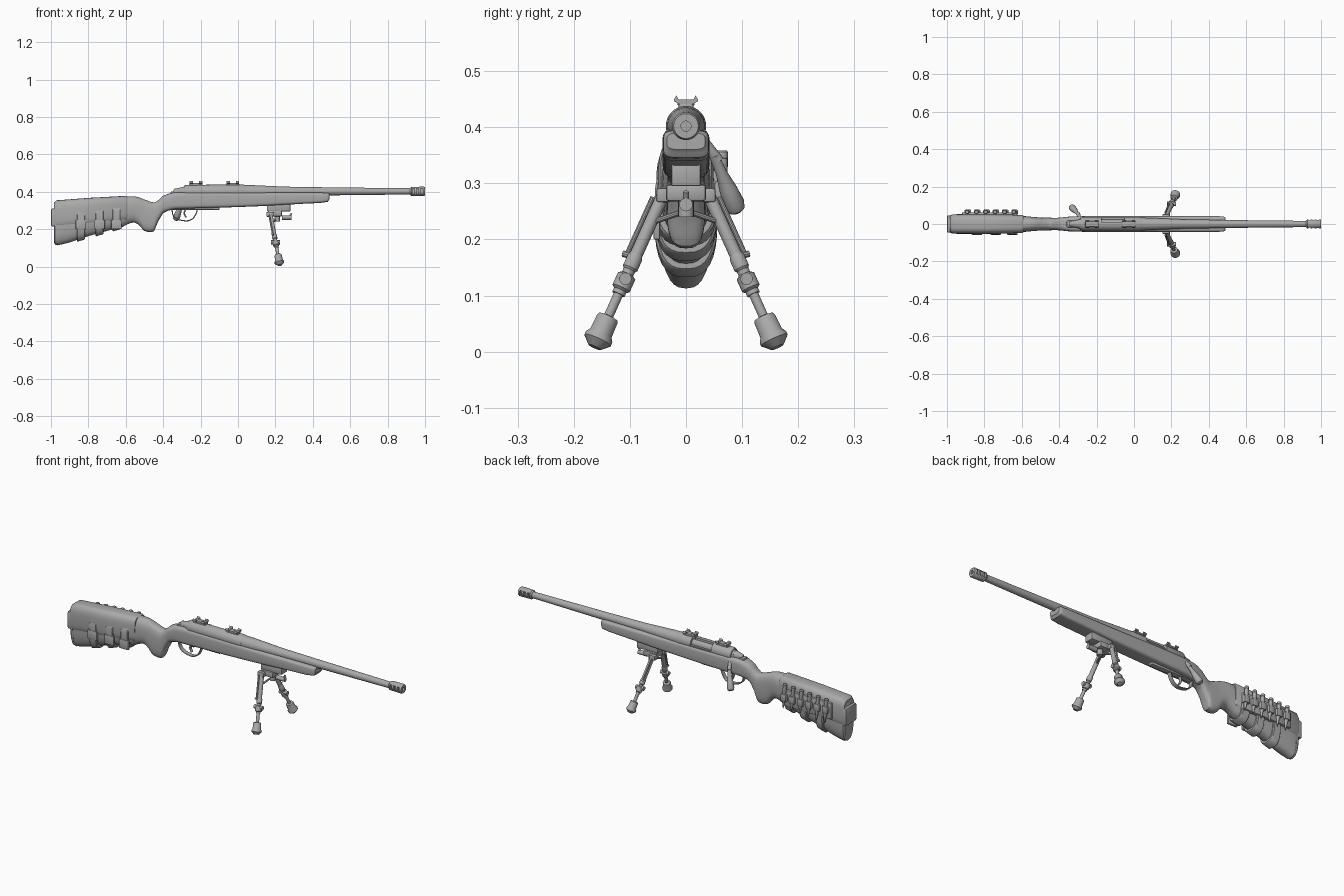
import bpy, bmesh, math
from mathutils import Vector

if "Cube" in bpy.data.objects:
    bpy.data.objects.remove(bpy.data.objects["Cube"])

grey = bpy.data.materials.new("plain_grey")
grey.use_nodes = True
colour = (0.4, 0.4, 0.4, 1)
grey.diffuse_color = colour
grey.node_tree.nodes["Principled BSDF"].inputs["Base Color"].default_value = colour
parts = []


def add(name, bm):
    bmesh.ops.recalc_face_normals(bm, faces=bm.faces)
    mesh = bpy.data.meshes.new(name)
    bm.to_mesh(mesh)
    bm.free()
    mesh.materials.append(grey)
    obj = bpy.data.objects.new(name, mesh)
    bpy.context.collection.objects.link(obj)
    parts.append(obj)
    return obj


def skin(name, rings):
    """Join rings of points into a capped surface."""
    bm = bmesh.new()
    loops = [[bm.verts.new(p) for p in ring] for ring in rings]
    n = len(loops[0])
    for a, b in zip(loops, loops[1:]):
        for i in range(n):
            bm.faces.new((a[i], a[(i + 1) % n], b[(i + 1) % n], b[i]))
    bm.faces.new(loops[0])
    bm.faces.new(loops[-1])
    return add(name, bm)


def smooth_rows(rows, steps):
    """Blend between stations along a spline."""
    out = []
    for i in range(len(rows) - 1):
        a, b, c, d = rows[max(i - 1, 0)], rows[i], rows[i + 1], rows[min(i + 2, len(rows) - 1)]
        for k in range(steps):
            t = k / steps
            out.append([q + t * (r - q) if j == 0 else
                        q + t / 2 * (r - p + t * (2 * p - 5 * q + 4 * r - s + t * (3 * q - p - 3 * r + s)))
                        for j, (p, q, r, s) in enumerate(zip(a, b, c, d))])
    return out + [rows[-1]]


def loft(name, rows, steps=1, n=32):
    """Rounded sections along x: x, bottom, top, half width, squareness."""
    rings = []
    for x, low, high, w, power in smooth_rows(rows, steps):
        ring = []
        for i in range(n):
            c, s = math.cos(math.tau * i / n), math.sin(math.tau * i / n)
            y = math.copysign(abs(c) ** (2 / power), c) * w
            z = math.copysign(abs(s) ** (2 / power), s) * (high - low) / 2
            ring.append((x, y, (low + high) / 2 + z))
        rings.append(ring)
    return skin(name, rings)


def turned(name, start, end, profile, n=20):
    """Profile of (fraction along, radius) turned about the line start-end."""
    start, end = Vector(start), Vector(end)
    axis = end - start
    u = axis.orthogonal().normalized()
    v = axis.normalized().cross(u)
    return skin(name, [[start + axis * t + r * (u * math.cos(math.tau * i / n) + v * math.sin(math.tau * i / n))
                        for i in range(n)] for t, r in profile])


def rod(name, start, end, r, n=16):
    return turned(name, start, end, [(0, r), (1, r)], n)


def box(name, lo, hi, bevel=0.003):
    bm = bmesh.new()
    bmesh.ops.create_cube(bm, size=1)
    for v in bm.verts:
        v.co = [a + (b - a) * (c + 0.5) for a, b, c in zip(lo, hi, v.co)]
    if bevel:
        bmesh.ops.bevel(bm, geom=bm.edges[:], offset=bevel, segments=2, affect="EDGES", profile=0.5)
    return add(name, bm)


def cut(target, cutter):
    mod = target.modifiers.new("cut", "BOOLEAN")
    mod.operation, mod.object, mod.solver = "DIFFERENCE", cutter, "EXACT"
    bpy.context.view_layer.objects.active = target
    bpy.ops.object.modifier_apply(modifier=mod.name)
    parts.remove(cutter)
    bpy.data.objects.remove(cutter)


def ribbon(name, points, half_width, thick):
    """Curved band in the xz plane."""
    curve = bpy.data.curves.new(name, "CURVE")
    curve.extrude, curve.bevel_depth, curve.resolution_u = half_width, thick, 6
    spline = curve.splines.new("BEZIER")
    spline.bezier_points.add(len(points) - 1)
    for bp, (x, z) in zip(spline.bezier_points, points):
        bp.co = (x, z, 0)
        bp.handle_left_type = bp.handle_right_type = "AUTO"
    obj = bpy.data.objects.new(name, curve)
    obj.rotation_euler.x = math.pi / 2
    bpy.context.collection.objects.link(obj)
    curve.materials.append(grey)
    bpy.ops.object.select_all(action="DESELECT")
    obj.select_set(True)
    bpy.context.view_layer.objects.active = obj
    bpy.ops.object.convert(target="MESH")
    parts.append(bpy.context.object)


# Stock, from butt through grip to fore-end
loft("stock", [
    (-.975, .12, .34, .043, 2.6), (-.96, .115, .35, .046, 2.6), (-.8, .163, .362, .047, 2.6),
    (-.62, .21, .372, .045, 2.6), (-.56, .235, .375, .04, 2.5), (-.53, .222, .37, .037, 2.6),
    (-.5, .19, .358, .035, 3), (-.45, .188, .343, .034, 3), (-.43, .235, .352, .033, 2.8),
    (-.4, .285, .378, .034, 2.8), (-.35, .305, .395, .039, 4), (-.25, .311, .398, .042, 5),
    (.1, .322, .396, .042, 5), (.44, .34, .395, .042, 5), (.48, .346, .394, .04, 5),
    (.49, .36, .39, .034, 4)], steps=4)
loft("butt_pad", [(-.985, .13, .33, .038, 2.6), (-.978, .117, .343, .045, 2.6), (-.965, .115, .35, .047, 2.6)])

# Cheek cuff with rear band and under-straps
loft("cheek_cuff", [(-.985, .205, .342, .044, 3.5), (-.97, .2, .354, .052, 3.5),
                    (-.8, .215, .367, .053, 3.5), (-.6, .24, .378, .049, 3.5), (-.592, .25, .374, .045, 3.5)])
box("rear_band", (-1, -.046, .215), (-.96, .046, .31), .008)
for x in (-.84, -.74, -.65):
    low = .115 + (x + .96) * .29
    loft("under_strap", [(x - .022, low - .013, .34, .052, 2.7), (x - .018, low - .017, .34, .056, 2.7),
                         (x + .018, low - .006, .34, .056, 2.7), (x + .022, low - .002, .34, .052, 2.7)])
    box("strap_tab", (x - .028, -.058, .2), (x + .028, -.046, .25))

# Spare rounds in a holder on the left side
box("round_holder", (-.92, .04, .235), (-.625, .062, .325), .006)
for i in range(6):
    x = -.893 + i * .05
    z = .343 + i * .003
    turned("spare_round", (x, .064, z), (x + .012, .064, z - .135),
           [(0, .009), (.02, .011), (.1, .011), (.11, .01), (.66, .01), (.74, .007), (.88, .005), (1, .001)])
    box("round_loop", (x - .013, .05, .265), (x + .022, .077, .305), .006)

# Barrel, receiver and bolt
AXIS = .402


def along(name, x0, x1, profile, n=32):
    return turned(name, (x0, 0, AXIS), (x1, 0, AXIS), profile, n)


along("barrel", .03, .93, [(0, .034), (.06, .033), (.25, .025), (.5, .0215), (1, .0165)])
receiver = along("receiver", -.29, .04, [(0, .03), (.03, .035), (.97, .036), (1, .034)])
cut(receiver, box("port_cutter", (-.175, .008, .4), (-.05, .08, .46), 0))
along("bolt_body", -.3, .03, [(0, .024), (1, .024)])
along("bolt_shroud", -.345, -.285, [(0, .008), (.1, .014), (.6, .02), (1, .026)])
box("rear_tang", (-.36, -.018, .375), (-.27, .018, .402), .006)
rod("bolt_handle_stem", (-.285, .015, .395), (-.3, .058, .34), .01)
turned("bolt_handle_knob", (-.295, .05, .35), (-.335, .092, .248),
       [(0, .009), (.3, .01), (.6, .016), (.85, .019), (.96, .015), (1, .007)])

# Muzzle brake with side slots and bore
brake = along("muzzle_brake", .92, 1, [(0, .018), (.08, .024), (.93, .025), (1, .022)])
cut(brake, rod("bore_cutter", (.95, 0, AXIS), (1.05, 0, AXIS), .009))
for x in (.938, .96, .982):
    for s in (-1, 1):
        y0, y1 = sorted((s * .011, s * .05))
        cut(brake, box("slot_cutter", (x - .006, y0, AXIS - .014), (x + .006, y1, AXIS + .014), 0))

# Sight mount bases on the receiver
half = [(.011, .43), (.012, .441), (.021, .446), (.021, .45), (.017, .457), (.013, .449)]
outline = half + [(-y, z) for y, z in reversed(half)]
for cx in (-.225, -.028):
    box("mount_foot", (cx - .036, -.013, .428), (cx + .036, .013, .442))
    for a, b in ((-.034, -.016), (.016, .034)):
        skin("mount_rail", [[(cx + x, y, z) for y, z in outline] for x in (a, b)])
    box("mount_bridge", (cx - .03, -.015, .438), (cx + .03, .015, .448), .002)

# Trigger and guard
ribbon("trigger_guard", [(-.355, .312), (-.342, .268), (-.3, .247), (-.25, .251), (-.226, .28), (-.215, .316)], .009, .003)
ribbon("trigger", [(-.275, .315), (-.287, .287), (-.278, .262)], .004, .004)
box("guard_plate", (-.37, -.014, .303), (-.1, .014, .318))

# Bipod head
box("bipod_clamp", (.155, -.026, .295), (.28, .026, .335))
box("bipod_yoke", (.16, -.036, .268), (.235, .036, .298), .006)
rod("swivel_post", (.21, 0, .24), (.21, 0, .3), .014)
rod("lock_knob", (.235, 0, .262), (.285, 0, .262), .012)
rod("lock_lever", (.27, 0, .255), (.285, 0, .285), .005)
rod("hinge_pin", (.172, -.05, .28), (.172, .05, .28), .009)

# Bipod legs
for s in (-1, 1):
    top, foot = Vector((.172, s * .038, .285)), Vector((.224, s * .163, .008))
    side = Vector((-.008, s * .015, .004))

    def at(t):
        return top.lerp(foot, t)

    rod("leg_tube", at(0), at(.45), .0115)
    turned("leg_clamp", at(.4), at(.66), [(0, .011), (.1, .014), (.35, .014), (.4, .011), (.5, .011),
                                          (.55, .017), (.85, .017), (.9, .012), (1, .012)])
    rod("leg_lower", at(.6), at(.88), .0085)
    turned("leg_foot", at(.8), at(1), [(0, .01), (.03, .018), (.1, .02), (.55, .021), (.68, .026),
                                       (.78, .026), (1, .012)])
    rod("leg_spring", at(.05) + side, at(.42) + side, .0045, 10)
    rod("spring_end", at(.42) - side * .3, at(.42) + side * 1.4, .006, 10)
    rod("clamp_screw", at(.56) - Vector((.024, 0, 0)), at(.56) + Vector((.024, 0, 0)), .011)
    box("leg_hinge", (.152, s * .04 - .013, .266), (.19, s * .04 + .013, .292), .005)
    rod("leg_brace", (.2, s * .004, .25), at(.2), .005, 10)

# Smooth shading with crisp edges
bpy.ops.object.select_all(action="DESELECT")
for obj in parts:
    obj.select_set(True)
bpy.context.view_layer.objects.active = parts[0]
bpy.ops.object.shade_smooth_by_angle(angle=math.radians(35))
